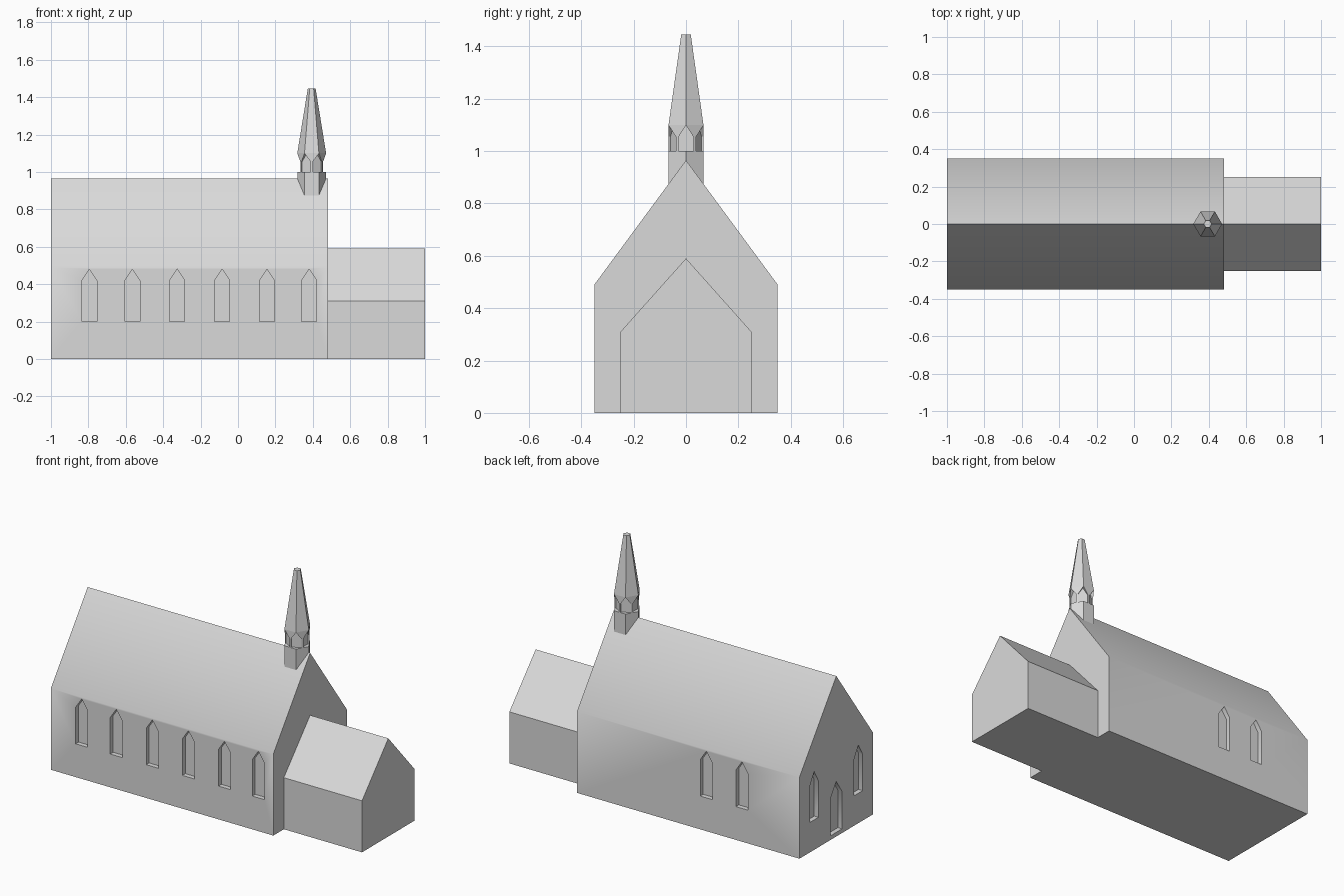
import bpy, bmesh, math
from mathutils import Matrix, Vector

if "Cube" in bpy.data.objects:
    bpy.data.objects.remove(bpy.data.objects["Cube"])

stone = bpy.data.materials.new("pale grey")
stone.diffuse_color = (0.7, 0.7, 0.7, 1)
stone.use_nodes = True
stone.node_tree.nodes["Principled BSDF"].inputs["Base Color"].default_value = stone.diffuse_color


def add_prism(bm, profile, d0, d1, angle=0.0, origin=(0, 0, 0)):
    """Extrude a (sideways, up) profile outward from d0 to d1, turned about z."""
    turn = Matrix.Translation(origin) @ Matrix.Rotation(angle, 4, 'Z')
    rings = [[bm.verts.new(turn @ Vector((d, u, z))) for u, z in profile] for d in (d0, d1)]
    n = len(profile)
    bm.faces.new(rings[0][::-1])
    bm.faces.new(rings[1])
    for i in range(n):
        j = (i + 1) % n
        bm.faces.new((rings[0][i], rings[0][j], rings[1][j], rings[1][i]))


def gable(half, eave, ridge):
    return [(-half, 0), (half, 0), (half, eave), (0, ridge), (-half, eave)]


def lancet(u, width, z0, shoulder, apex):
    h = width / 2
    return [(u - h, z0), (u + h, z0), (u + h, shoulder), (u, apex), (u - h, shoulder)]


def finish(bm, name):
    bmesh.ops.recalc_face_normals(bm, faces=bm.faces)
    mesh = bpy.data.meshes.new(name)
    bm.to_mesh(mesh)
    bm.free()
    mesh.materials.append(stone)
    obj = bpy.data.objects.new(name, mesh)
    bpy.context.collection.objects.link(obj)
    return obj


def carve(obj, bm_cut):
    """Subtract the cutter mesh and bake the result."""
    cutter = finish(bm_cut, "cutter")
    cutter.hide_render = True
    mod = obj.modifiers.new("openings", 'BOOLEAN')
    mod.operation, mod.solver, mod.object = 'DIFFERENCE', 'EXACT', cutter
    dg = bpy.context.evaluated_depsgraph_get()
    baked = bpy.data.meshes.new_from_object(obj.evaluated_get(dg))
    obj.modifiers.clear()
    obj.data = baked
    bpy.data.objects.remove(cutter)


# Nave with recessed lancet windows and a west door
bm = bmesh.new()
add_prism(bm, gable(0.35, 0.49, 0.965), -1.0, 0.48)
nave = finish(bm, "nave")
cut = bmesh.new()
R = math.radians
for x in (-0.795, -0.565, -0.325, -0.085, 0.155, 0.38):
    add_prism(cut, lancet(x, 0.08, 0.2, 0.42, 0.48), 0.322, 0.4, R(-90))
for x in (-0.38, -0.617):
    add_prism(cut, lancet(-x, 0.08, 0.2, 0.42, 0.48), 0.322, 0.4, R(90))
for y in (-0.21, 0.21):
    add_prism(cut, lancet(y, 0.08, 0.18, 0.40, 0.47), 0.972, 1.05, R(180))
add_prism(cut, lancet(0, 0.11, 0.025, 0.25, 0.33), 0.972, 1.05, R(180))
carve(nave, cut)

# Nave roof blends softly into the walls
bpy.context.view_layer.objects.active = nave
nave.select_set(True)
bpy.ops.object.shade_smooth_by_angle(angle=R(40))
nave.select_set(False)

# Lower chancel at the east end
bm = bmesh.new()
add_prism(bm, gable(0.25, 0.31, 0.59), 0.48, 1.0)
finish(bm, "chancel")

# Six-sided spire: straight base, lantern, then a tapering cap
bm = bmesh.new()
cx = 0.394
levels = [(0.077, 0.80), (0.077, 1.10), (0.021, 1.445)]
rings = [[bm.verts.new((cx + r * math.cos(R(60 * i)), r * math.sin(R(60 * i)), z))
          for i in range(6)] for r, z in levels]
bm.faces.new(rings[0][::-1])
bm.faces.new(rings[-1])
for a, b in zip(rings, rings[1:]):
    for i in range(6):
        j = (i + 1) % 6
        bm.faces.new((a[i], a[j], b[j], b[i]))
spire = finish(bm, "spire")

# Pointed lantern niches cut into each corner
cut = bmesh.new()
for i in range(6):
    add_prism(cut, lancet(0, 0.056, 1.0, 1.055, 1.099), 0.053, 0.12, R(60 * i), (cx, 0, 0))
carve(spire, cut)
